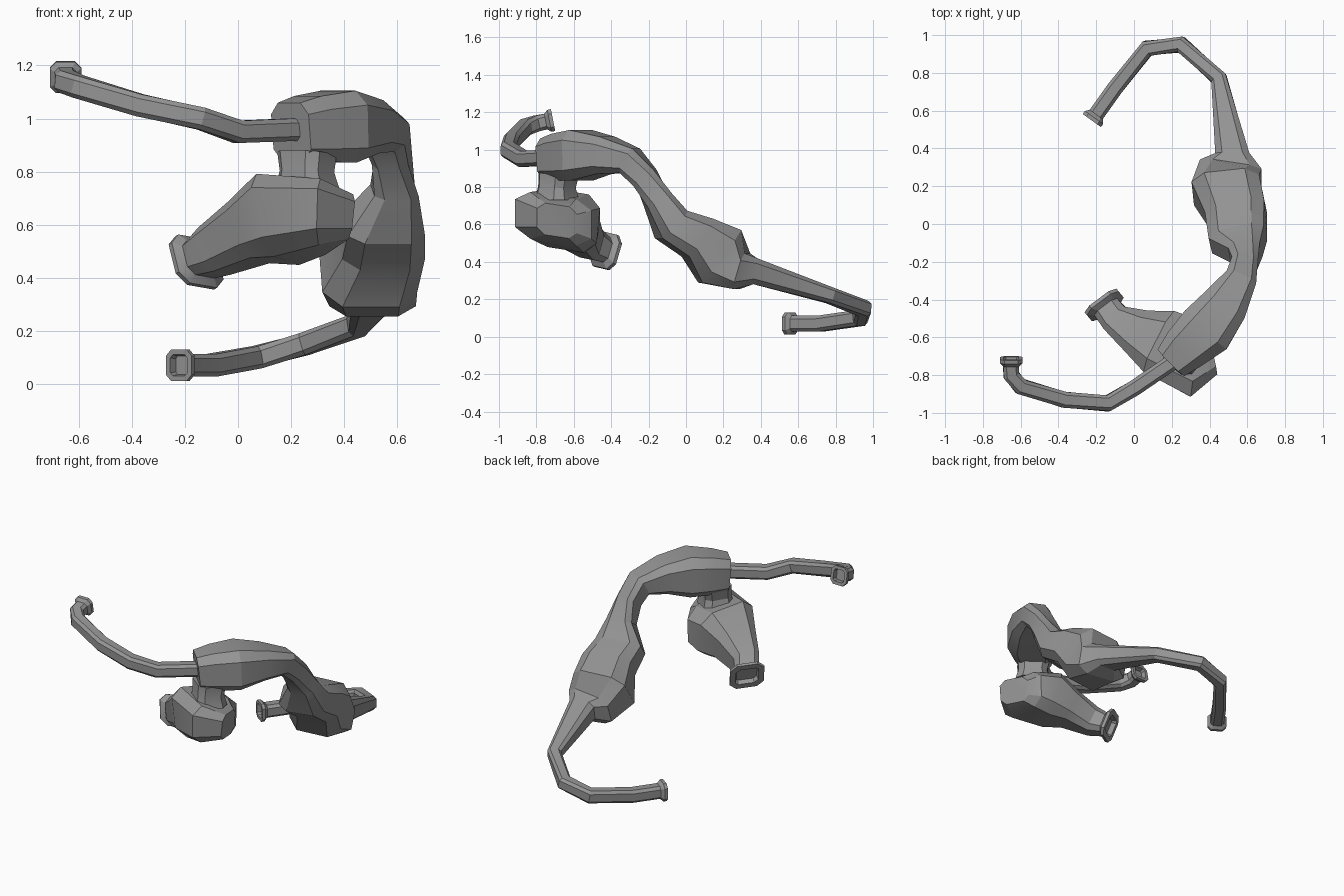
import bpy
import bmesh
import math
from mathutils import Vector

cube = bpy.data.objects.get("Cube")
if cube:
    bpy.data.objects.remove(cube, do_unlink=True)

grey = bpy.data.materials.new("mid_grey")
grey.use_nodes = True
colour = (.3, .3, .3, 1)
grey.diffuse_color = colour
grey.node_tree.nodes["Principled BSDF"].inputs["Base Color"].default_value = colour

UP = Vector((0, 0, 1))
CORNER = .6


def ring(x, y, z, wide, tall):
    """One cross-section: its centre, width and height."""
    return Vector((x, y, z)), wide, tall


def pipe(points, thick):
    """Square-on cross-sections of even thickness along a path."""
    return [ring(*point, wide=thick, tall=thick) for point in points]


def flare(rings):
    """Two wider cross-sections that carry the last one outward into a mouth."""
    end, wide, tall = rings[-1]
    outward = (end - rings[-2][0]).normalized()
    return [(end + outward * step, wide * 1.4, tall * 1.4) for step in (.02, .04)]


def outline():
    """Unit square with its four corners cut, as eight points."""
    for quarter in range(4):
        for cut in (-CORNER, CORNER):
            a, b = 1, cut
            for turn in range(quarter):
                a, b = -b, a
            yield a, b


def loft(name, rings, mouth=False, tilt=0):
    """Skin the cross-sections in order, with a hollow flared mouth if wanted."""
    if mouth:
        rings = rings + flare(rings)
    bm = bmesh.new()
    centres = [centre for centre, wide, tall in rings]
    loops = []
    for i, (centre, wide, tall) in enumerate(rings):
        # Average the directions into and out of the ring
        before = (centre - centres[max(i - 1, 0)]).normalized()
        after = (centres[min(i + 1, len(rings) - 1)] - centre).normalized()
        along = (before + after).normalized()
        side = along.cross(UP)
        if side.length < .3:
            side = Vector((.8, -.6, 0))
        side.normalize()
        up = side.cross(along).normalized()
        side += up * tilt
        loops.append([bm.verts.new(centre + side * a * wide / 2 + up * b * tall / 2)
                      for a, b in outline()])
    for near, far in zip(loops, loops[1:]):
        for j in range(len(near)):
            bm.faces.new((near[j - 1], near[j], far[j], far[j - 1]))
    bm.faces.new(loops[0])
    end_cap = bm.faces.new(loops[-1])
    bmesh.ops.recalc_face_normals(bm, faces=bm.faces[:])
    if mouth:
        lip = rings[-1][1] / 6
        bmesh.ops.inset_region(bm, faces=[end_cap], thickness=lip, use_even_offset=True)
        bmesh.ops.inset_region(bm, faces=[end_cap], thickness=lip / 4, depth=-.03)
    mesh = bpy.data.meshes.new(name)
    bm.to_mesh(mesh)
    bm.free()
    mesh.materials.append(grey)
    obj = bpy.data.objects.new(name, mesh)
    bpy.context.collection.objects.link(obj)
    bpy.ops.object.select_all(action='DESELECT')
    obj.select_set(True)
    bpy.context.view_layer.objects.active = obj
    bpy.ops.object.shade_smooth_by_angle(angle=math.radians(25))


# Arched body: upper chamber, waist and lower chamber, ending in the lower pipe
upper_chamber = [
    ring(x=.2, y=-.73, z=.95, wide=.2, tall=.22),
    ring(x=.27, y=-.66, z=.96, wide=.25, tall=.25),
    ring(x=.38, y=-.56, z=.97, wide=.3, tall=.27),
    ring(x=.48, y=-.43, z=.97, wide=.25, tall=.2),
]
waist = [
    ring(x=.56, y=-.3, z=.94, wide=.17, tall=.15),
    ring(x=.58, y=-.22, z=.85, wide=.14, tall=.14),
    ring(x=.59, y=-.15, z=.73, wide=.17, tall=.15),
]
lower_chamber = [
    ring(x=.55, y=-.08, z=.6, wide=.3, tall=.2),
    ring(x=.54, y=.06, z=.53, wide=.32, tall=.24),
    ring(x=.49, y=.18, z=.43, wide=.36, tall=.35),
    ring(x=.51, y=.3, z=.35, wide=.33, tall=.2),
    ring(x=.52, y=.37, z=.35, wide=.18, tall=.14),
]
lower_pipe = pipe([
    (.45, .77, .22),
    (.25, .95, .15),
    (.07, .93, .1),
    (-.1, .72, .07),
    (-.2, .58, .07),
], thick=.085)
loft("arched_body", upper_chamber + waist + lower_chamber + lower_pipe, mouth=True)

# Thin pipe leaving the upper chamber
loft("upper_pipe", pipe([
    (.25, -.7, .96),
    (0, -.87, .95),
    (-.14, -.95, 1),
    (-.37, -.93, 1.05),
    (-.6, -.86, 1.12),
    (-.65, -.8, 1.14),
    (-.65, -.75, 1.15),
], thick=.085), mouth=True)

# Hanging sac with a bulging end and a flared mouth
loft("hanging_sac", [
    ring(x=.41, y=-.69, z=.62, wide=.22, tall=.17),
    ring(x=.32, y=-.71, z=.63, wide=.41, tall=.25),
    ring(x=.15, y=-.63, z=.62, wide=.36, tall=.32),
    ring(x=.04, y=-.58, z=.57, wide=.25, tall=.23),
    ring(x=-.09, y=-.51, z=.5, wide=.16, tall=.18),
    ring(x=-.14, y=-.45, z=.47, wide=.15, tall=.14),
], mouth=True, tilt=-.15)

# Short stalk between the chamber and the sac
loft("stalk", [
    ring(x=.26, y=-.69, z=.73, wide=.22, tall=.2),
    ring(x=.26, y=-.69, z=.8, wide=.18, tall=.17),
    ring(x=.26, y=-.68, z=.87, wide=.2, tall=.18),
])
